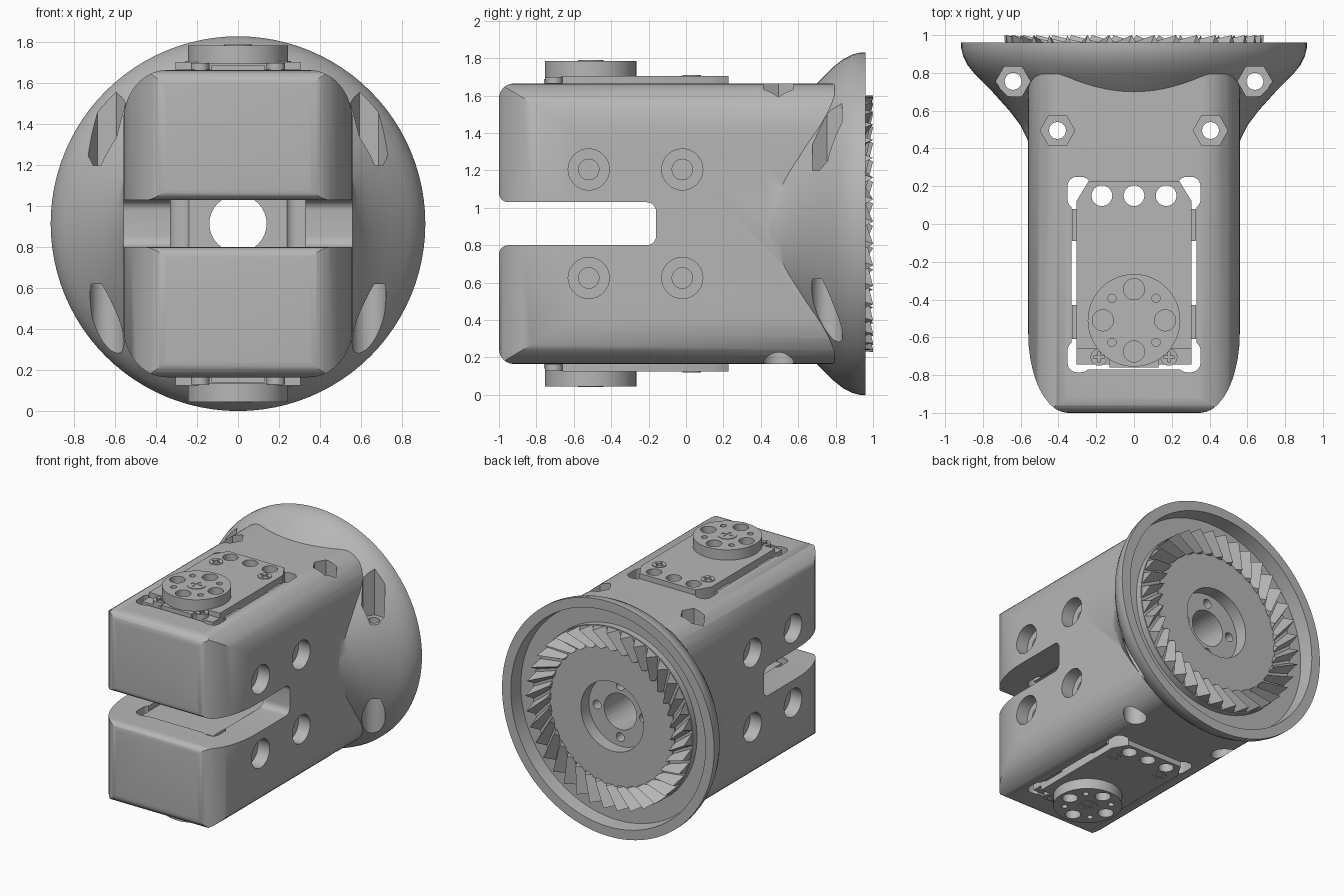
import bpy, bmesh
from math import sin, cos, pi, radians

old = bpy.data.objects.get("Cube")
if old:
    bpy.data.objects.remove(old, do_unlink=True)

ZC = 0.915          # height of the main axis; geometry is built relative to it
grey = bpy.data.materials.new("plain_grey")
grey.use_nodes = True
GREY = (0.47, 0.47, 0.47, 1)
grey.diffuse_color = GREY
grey.node_tree.nodes["Principled BSDF"].inputs["Base Color"].default_value = GREY


def emit(name, bm):
    bmesh.ops.recalc_face_normals(bm, faces=bm.faces)
    mesh = bpy.data.meshes.new(name)
    bm.to_mesh(mesh)
    bm.free()
    mesh.materials.append(grey)
    ob = bpy.data.objects.new(name, mesh)
    ob.location.z = ZC
    bpy.context.collection.objects.link(ob)
    return ob


def place(axis, a, b, h):
    return {"x": (h, a, b), "y": (a, h, b), "z": (a, b, h)}[axis]


def prism(name, pts, axis, lo, hi):
    """Extrude a flat outline along an axis."""
    bm = bmesh.new()
    low = [bm.verts.new(place(axis, a, b, lo)) for a, b in pts]
    top = [bm.verts.new(place(axis, a, b, hi)) for a, b in pts]
    bm.faces.new(low)
    bm.faces.new(top)
    n = len(pts)
    for i in range(n):
        j = (i + 1) % n
        bm.faces.new((low[i], low[j], top[j], top[i]))
    return emit(name, bm)


def ring(a, b, r, n=32):
    return [(a + r * cos(2 * pi * i / n), b + r * sin(2 * pi * i / n)) for i in range(n)]


def rect(a0, a1, b0, b1):
    return [(a0, b0), (a1, b0), (a1, b1), (a0, b1)]


def rounded(corners, n=10):
    """Corners are (a, b, distance_in, distance_out); rounds each elliptically."""
    out = []
    for i, (a, b, di, do) in enumerate(corners):
        if not di:
            out.append((a, b))
            continue
        pa, pb = corners[i - 1][:2]
        qa, qb = corners[(i + 1) % len(corners)][:2]
        lp = ((pa - a) ** 2 + (pb - b) ** 2) ** 0.5
        lq = ((qa - a) ** 2 + (qb - b) ** 2) ** 0.5
        for k in range(n + 1):
            t = k / n * pi / 2
            u, v = di / lp * (1 - sin(t)), do / lq * (1 - cos(t))
            out.append((a + (pa - a) * u + (qa - a) * v, b + (pb - b) * u + (qb - b) * v))
    return out


def bake(ob):
    bpy.context.view_layer.update()
    ev = ob.evaluated_get(bpy.context.evaluated_depsgraph_get())
    mesh = bpy.data.meshes.new_from_object(ev)
    ob.modifiers.clear()
    ob.data = mesh


def combine(ob, other, op="DIFFERENCE"):
    m = ob.modifiers.new("bool", "BOOLEAN")
    m.operation, m.object, m.solver = op, other, "EXACT"
    bake(ob)
    bpy.data.objects.remove(other, do_unlink=True)


def cut(ob, pts, axis, lo, hi):
    combine(ob, prism("cutter", pts, axis, lo, hi))


def smooth(ob, angle=32):
    bpy.ops.object.select_all(action="DESELECT")
    ob.select_set(True)
    bpy.context.view_layer.objects.active = ob
    bpy.ops.object.shade_smooth_by_angle(angle=radians(angle))


def mirror_down(ob):
    m = ob.modifiers.new("mirror", "MIRROR")
    m.use_axis = (False, False, True)
    bake(ob)


SIDES = (-1, 1)
W, H = 0.56, 0.75   # half width and half height of the arm

# Forked arm: side profile trimmed by the plan outline and the cross-section
body = prism("forked_body", rounded([
    (-1, -H, .08, .08), (.9, -H, 0, 0), (.9, H, 0, 0), (-1, H, .08, .08),
    (-1, .115, .05, .05), (-.16, .115, .05, .05),
    (-.16, -.115, .05, .05), (-1, -.115, .05, .05)], 6), "x", -.6, .6)
combine(body, prism("plan", rounded([
    (-W, -1, .42, .21), (W, -1, .21, .42), (W, .85, 0, 0), (-W, .85, 0, 0)]),
    "z", -1, 1), "INTERSECT")
combine(body, prism("section", rounded([
    (-W, -H, .25, .21), (W, -H, .21, .25), (W, H, .25, .21), (-W, H, .21, .25)]),
    "y", -1.1, .795), "INTERSECT")

# Flared round end with a recessed gear face
profile = [(0, .38), (.54, .38), (.565, .45), (.6, .52), (.66, .6), (.75, .7), (.84, .79),
           (.88, .84), (.905, .89), (.915, .93), (.915, .96), (.84, .96), (.83, .85),
           (.69, .85), (.69, .9), (.54, .9), (.54, .91), (.27, .91), (.27, .81), (0, .81)]
bm = bmesh.new()
verts = [bm.verts.new((r, y, 0)) for r, y in profile]
edges = [bm.edges.new(p) for p in zip(verts, verts[1:])]
bmesh.ops.spin(bm, geom=verts + edges, cent=(0, 0, 0), axis=(0, 1, 0),
               angle=2 * pi, steps=96, use_merge=False)
bmesh.ops.remove_doubles(bm, verts=bm.verts, dist=0.0005)
combine(body, emit("flare", bm), "UNION")

# Through pocket for the two servos, with corner reliefs
cut(body, rect(-.33, .33, -.77, .23), "z", -1, 1)
for s in SIDES:
    for y0, y1 in ((.08, .25), (-.785, -.62)):
        x0, x1 = sorted((s * .23, s * .352))
        cut(body, rounded([(x0, y0, .05, .05), (x1, y0, .05, .05),
                           (x1, y1, .05, .05), (x0, y1, .05, .05)], 6), "z", -1, 1)

# Centre bore and hub screw holes
cut(body, ring(0, 0, .14), "y", .15, 1)
for i in range(4):
    a = i * pi / 2
    cut(body, ring(.2 * cos(a), .2 * sin(a), .035, 16), "y", .65, 1)

# Bolt holes: hexagonal pockets above, round counterbores below
for s in SIDES:
    for x, y, up, down in ((.405, .495, .54, -.54), (.64, .755, .285, -.295)):
        cut(body, ring(s * x, y, .045, 20), "z", -1, 1)
        cut(body, ring(s * x, y, .092, 6), "z", up, 1)
        cut(body, ring(s * x, y, .083, 28), "z", -1, down)
    # Side screw holes with counterbores
    for y in (-.52, -.02):
        for z in (-.29, .29):
            cut(body, ring(y, z, .11), "x", *sorted((s * .46, s * .7)))
            cut(body, ring(y, z, .055, 20), "x", *sorted((s * .3, s * .5)))
smooth(body)

# Slanted face-gear teeth
bm = bmesh.new()
COUNT = 36
pitch = 2 * pi / COUNT


def gear_point(r, a, y):
    return bm.verts.new((r * cos(a), y, r * sin(a)))


for i in range(COUNT):
    ends = []
    for r, twist, tip in ((.53, .2, .955), (.685, 0, 1.0)):
        a = i * pitch + twist
        ends.append([gear_point(r, a - pitch * .48, .88), gear_point(r, a + pitch * .1, tip),
                     gear_point(r, a + pitch * .48, .88)])
    bm.faces.new(ends[0])
    bm.faces.new(ends[1])
    for k in range(3):
        j = (k + 1) % 3
        bm.faces.new((ends[0][k], ends[0][j], ends[1][j], ends[1][k]))
emit("gear_teeth", bm)

# Servo cases, one in each fork arm
OUTLINE = [(-.305, -.66), (.305, -.66), (.305, .12), (.24, .228), (-.24, .228), (-.305, .12)]
case = prism("servo_case", [(-.305, -.745), (.305, -.745)] + OUTLINE[2:], "z", .135, .752)
combine(case, prism("lid", OUTLINE, "z", .6, .79), "UNION")
combine(case, prism("lip", rect(-.13, .13, -.76, -.6), "z", .6, .775), "UNION")
for x in (-.17, 0, .17):
    cut(case, ring(x, .15, .055, 24), "z", -1, 1)
mirror_down(case)
smooth(case)

# Mounting tabs between servo and pocket wall
for s in SIDES:
    for y0, y1 in ((-.61, -.43), (-.09, .08)):
        x0, x1 = sorted((s * .3, s * .329))
        tab = prism("servo_tab", rect(x0, x1, y0, y1), "z", .15, .74)
        mirror_down(tab)


def screw(x, y, r, lo, hi):
    """Round screw head with a cross recess."""
    head = prism("screw_head", ring(x, y, r, 24), "z", lo, hi)
    for a, b in ((.65, .14), (.14, .65)):
        cut(head, rect(x - r * a, x + r * a, y - r * b, y + r * b), "z", hi - .012, hi + .1)
    mirror_down(head)
    smooth(head)


for s in SIDES:
    screw(s * .21, .03, .05, .77, .795)
    screw(s * .185, -.705, .045, .74, .785)
screw(0, -.51, .068, .8, .874)

# Output horns with lightening holes
horn = prism("servo_horn", ring(0, -.51, .245, 48), "z", .78, .87)
for i in range(4):
    a = i * pi / 2
    cut(horn, ring(.165 * cos(a), -.51 + .165 * sin(a), .056, 24), "z", .795, 1)
    a += pi / 4
    cut(horn, ring(.165 * cos(a), -.51 + .165 * sin(a), .022, 16), "z", .795, 1)
mirror_down(horn)
smooth(horn)
